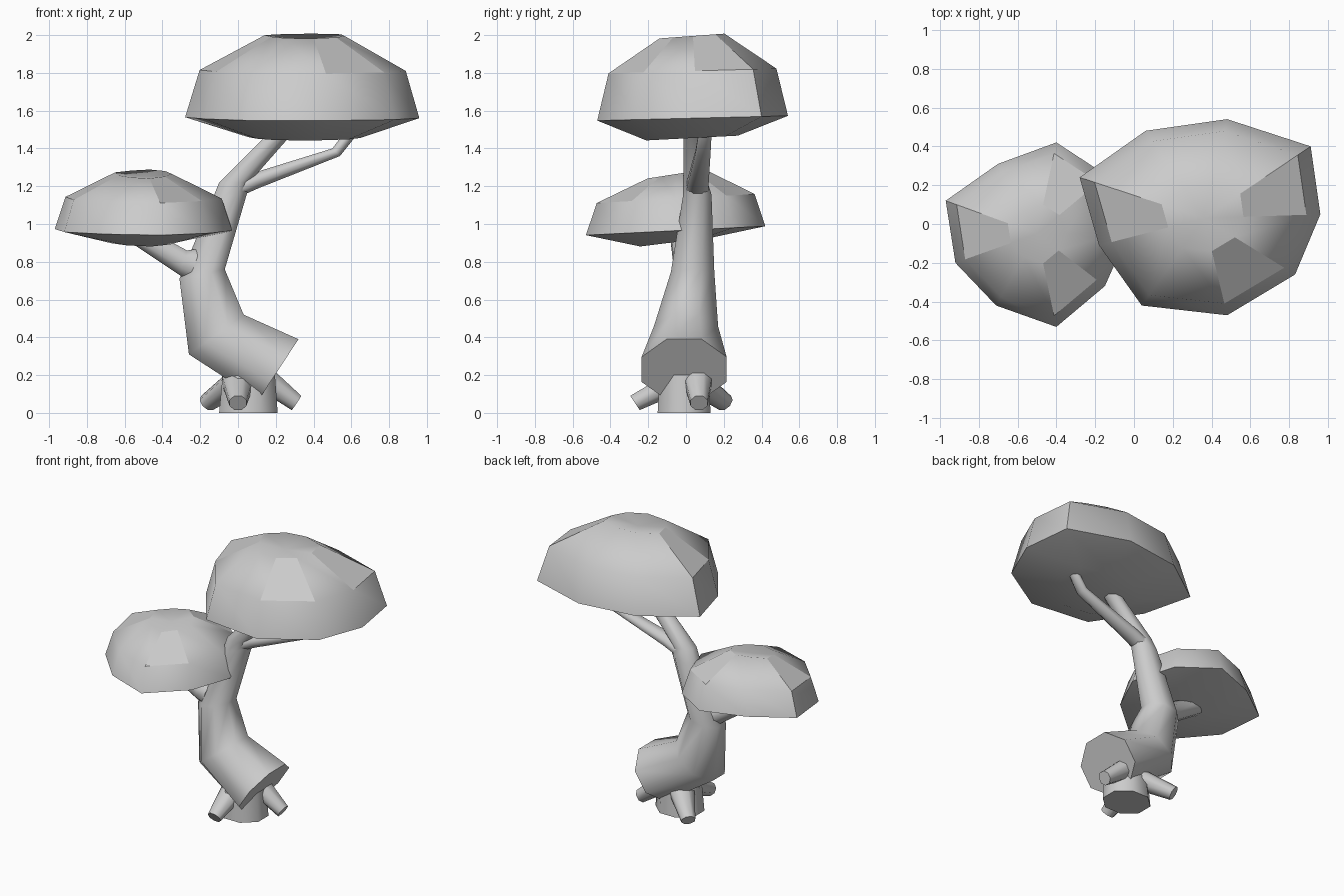
import bpy, bmesh, math
from mathutils import Vector, Matrix

if "Cube" in bpy.data.objects:
    bpy.data.objects.remove(bpy.data.objects["Cube"])

grey = bpy.data.materials.new("plain grey")
grey.diffuse_color = (0.6, 0.6, 0.6, 1)
grey.use_nodes = True
grey.node_tree.nodes["Principled BSDF"].inputs["Base Color"].default_value = grey.diffuse_color


def finish(name, bm, flat=()):
    """Turn a bmesh into an object, smooth except at strong edges and on flat faces."""
    bmesh.ops.recalc_face_normals(bm, faces=bm.faces)
    me = bpy.data.meshes.new(name)
    bm.to_mesh(me)
    bm.free()
    me.materials.append(grey)
    me.shade_smooth()
    me.set_sharp_from_angle(angle=math.radians(58))
    for i in flat:
        me.polygons[i].use_smooth = False
    ob = bpy.data.objects.new(name, me)
    bpy.context.collection.objects.link(ob)
    return ob


def bridge(bm, a, b):
    n = len(a)
    return [bm.faces.new((a[i], a[(i + 1) % n], b[(i + 1) % n], b[i])) for i in range(n)]


def tube(name, rings, n=8, matrix=None):
    """Each ring: two opposite points in the xz plane, then centre y and y radius."""
    bm = bmesh.new()
    loops = []
    for xa, za, xb, zb, y, ry in rings:
        mid = Vector(((xa + xb) / 2, y, (za + zb) / 2))
        side = Vector(((xb - xa) / 2, 0, (zb - za) / 2))
        loop = []
        for k in range(n):
            t = (k + 0.5) * math.tau / n
            s = 1 / math.cos(math.pi / n)
            loop.append(bm.verts.new(mid + side * math.cos(t) * s
                                     + Vector((0, ry * math.sin(t) * s, 0))))
        loops.append(loop)
    for a, b in zip(loops, loops[1:]):
        bridge(bm, a, b)
    bm.faces.new(loops[0])
    bm.faces.new(loops[-1])
    if matrix:
        bm.transform(matrix)
    return finish(name, bm)


def canopy(name, rim, centre, levels, tilt, flat):
    """Domed crown: levels are (scale, z) rings of the rim outline, capped top and bottom."""
    bm = bmesh.new()
    cx, cy = centre

    def ring(scale, z):
        return [bm.verts.new((cx + (x - cx) * scale, cy + (y - cy) * scale,
                              z + tilt * (y - cy))) for x, y in rim]

    n = len(rim)
    tip, base = levels[0], levels[-1]
    loops = [ring(s, z) for s, z in levels[1:-1]]
    for a, b in zip(loops, loops[1:]):
        bridge(bm, a, b)
    for loop, z in ((loops[0], tip[1]), (loops[-1], base[1])):
        c = bm.verts.new((cx, cy, z))
        for i in range(n):
            bm.faces.new((loop[i], loop[(i + 1) % n], c))
    return finish(name, bm, flat)


# Leaning trunk with a cut lower end, continuing into the upper branch
tube("trunk", [(0.11, 0.07, 0.32, 0.39, -0.01, 0.225),
               (-0.26, 0.31, 0.03, 0.52, 0.0, 0.17),
               (-0.31, 0.71, -0.07, 0.76, 0.035, 0.115),
               (-0.14, 1.12, 0.05, 1.17, 0.06, 0.075),
               (-0.10, 1.22, 0.06, 1.22, 0.05, 0.065),
               (0.17, 1.49, 0.28, 1.47, 0.04, 0.052)])

# Side branches holding the crowns
tube("right_branch", [(-0.03, 1.22, 0.02, 1.15, 0.06, 0.06),
                      (0.08, 1.27, 0.11, 1.19, 0.065, 0.055),
                      (0.50, 1.40, 0.54, 1.36, 0.09, 0.04),
                      (0.56, 1.48, 0.62, 1.46, 0.10, 0.035)])
tube("left_branch", [(-0.20, 0.87, -0.26, 0.69, 0.02, 0.08),
                     (-0.27, 0.86, -0.31, 0.73, 0.01, 0.075),
                     (-0.53, 1.00, -0.58, 0.91, -0.03, 0.055)])

# Foot block
tube("trunk_base", [(-0.10, 0, 0.21, 0, -0.01, 0.14),
                    (-0.08, 0.21, 0.195, 0.21, -0.01, 0.13)])

# Three tapered roots spread around the foot
for k, (x, y, turn) in enumerate(((0.0, 0.0, -90), (0.04, 0.06, 2), (0.03, 0.02, 136))):
    m = Matrix.Translation((x, y, 0)) @ Matrix.Rotation(math.radians(turn), 4, 'Z')
    tube(f"root_{k + 1}", [(0.0, 0.17, 0.10, 0.27, 0, 0.085) if k == 1 else
                           (0.0, 0.12, 0.06, 0.23, 0, 0.085),
                           (0.245, 0.015, 0.295, 0.09, 0, 0.045)], 8, m)

# Crowns: outline of the rim seen from above
big_rim = [(0.96, 0.05), (0.91, 0.40), (0.48, 0.54), (0.06, 0.48), (-0.28, 0.24),
           (-0.18, -0.11), (0.04, -0.42), (0.48, -0.47), (0.83, -0.26)]
small_rim = [(-0.03, -0.05), (-0.14, 0.25), (-0.40, 0.42), (-0.70, 0.31), (-0.97, 0.12),
             (-0.92, -0.20), (-0.71, -0.42), (-0.40, -0.53), (-0.15, -0.32)]
canopy("upper_canopy", big_rim, (0.36, 0.03),
       [(0, 1.97), (0.34, 1.995), (0.88, 1.81), (1, 1.56), (0.48, 1.455), (0, 1.46)],
       0.025, (0, 4, 7))
canopy("lower_canopy", small_rim, (-0.50, -0.05),
       [(0, 1.25), (0.32, 1.265), (0.88, 1.135), (1, 0.965), (0.40, 0.905), (0, 0.92)],
       0.05, (1, 4, 7))
